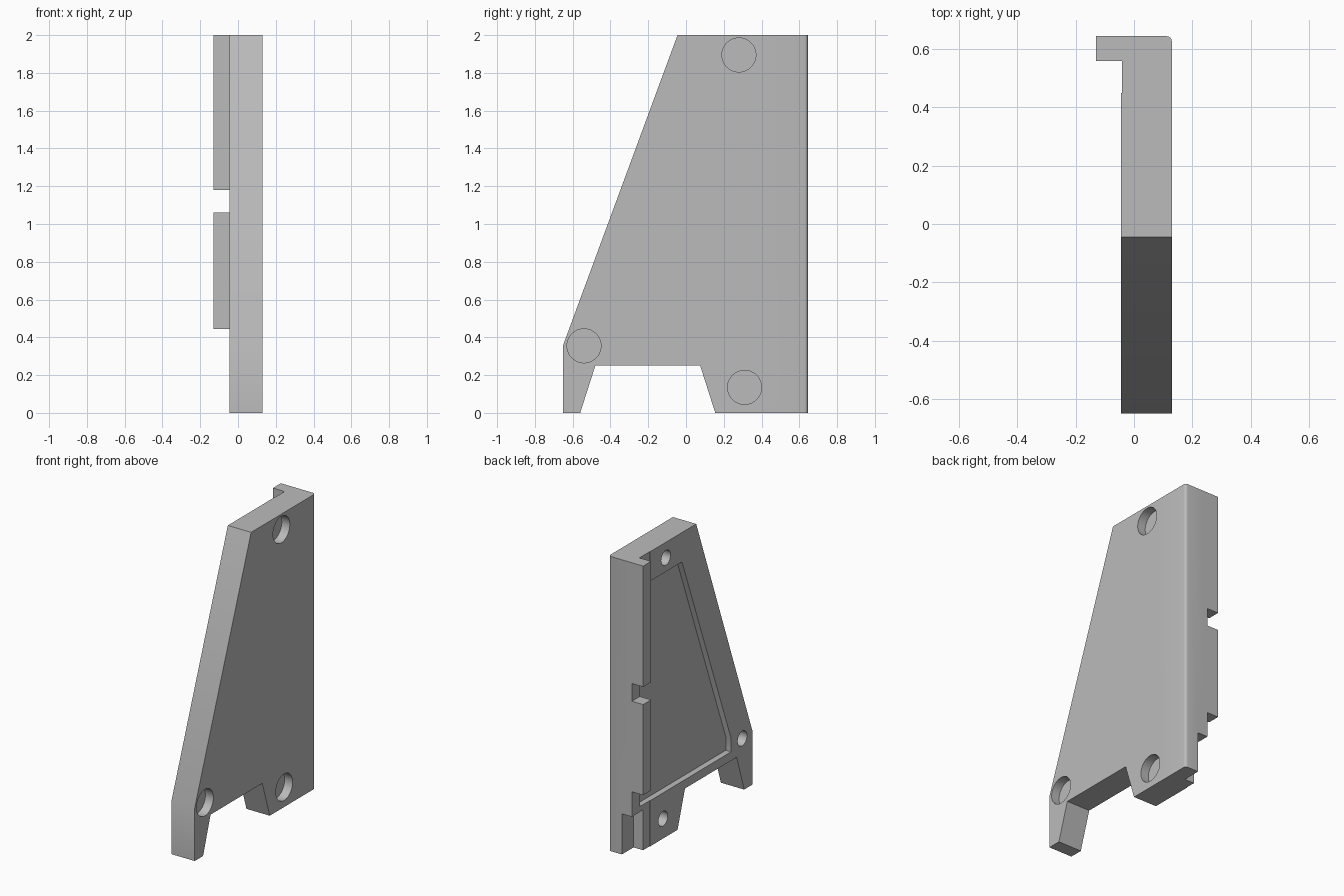
import bpy
import bmesh
import math
from mathutils import Matrix, Vector

cube = bpy.data.objects.get("Cube")
if cube:
    bpy.data.objects.remove(cube, do_unlink=True)

grey = bpy.data.materials.new("plain grey")
grey.use_nodes = True
colour = (0.5, 0.5, 0.5, 1)
grey.diffuse_color = colour
grey.node_tree.nodes["Principled BSDF"].inputs["Base Color"].default_value = colour

OUTER, INNER, LIP = 0.13, -0.045, -0.13
BACK = 0.645


def add_object(name, bm):
    bmesh.ops.recalc_face_normals(bm, faces=bm.faces)
    mesh = bpy.data.meshes.new(name)
    bm.to_mesh(mesh)
    bm.free()
    mesh.materials.append(grey)
    obj = bpy.data.objects.new(name, mesh)
    bpy.context.collection.objects.link(obj)
    return obj


def prism(name, outline, x0, x1):
    """Extrude a (y, z) outline from x0 to x1."""
    bm = bmesh.new()
    face = bm.faces.new([bm.verts.new((x0, y, z)) for y, z in outline])
    ext = bmesh.ops.extrude_face_region(bm, geom=[face])
    verts = [v for v in ext["geom"] if isinstance(v, bmesh.types.BMVert)]
    bmesh.ops.translate(bm, verts=verts, vec=Vector((x1 - x0, 0, 0)))
    return add_object(name, bm)


def box(name, x0, x1, y0, y1, z0, z1):
    return prism(name, [(y0, z0), (y1, z0), (y1, z1), (y0, z1)], x0, x1)


def disc(name, x0, x1, y, z, radius):
    bm = bmesh.new()
    place = Matrix.Translation(((x0 + x1) / 2, y, z)) @ Matrix.Rotation(math.pi / 2, 4, "Y")
    bmesh.ops.create_cone(bm, cap_ends=True, segments=48, radius1=radius,
                          radius2=radius, depth=x1 - x0, matrix=place)
    return add_object(name, bm)


def combine(target, tool, operation):
    mod = target.modifiers.new(tool.name, "BOOLEAN")
    mod.operation = operation
    mod.solver = "EXACT"
    mod.object = tool
    tool.hide_render = True
    bpy.context.view_layer.objects.active = target
    bpy.ops.object.modifier_apply(modifier=mod.name)
    bpy.data.objects.remove(tool, do_unlink=True)


# Tapered side plate with two feet
panel = prism("side_panel", [
    (-0.65, 0), (-0.56, 0), (-0.48, 0.25), (0.075, 0.25), (0.155, 0),
    (BACK, 0), (BACK, 2), (-0.045, 2), (-0.65, 0.36)], INNER, OUTER)

# Rounded outer rear edge
bm = bmesh.new()
bm.from_mesh(panel.data)
rear = [e for e in bm.edges if all(v.co.x > 0.12 and v.co.y > 0.64 for v in e.verts)]
bmesh.ops.bevel(bm, geom=rear, offset=0.018, segments=4, profile=0.5, affect="EDGES")
bm.to_mesh(panel.data)
bm.free()

# Shallow inner pocket, rear relief strip and foot rebate
combine(panel, prism("pocket", [
    (0.56, 0.31), (-0.42, 0.31), (-0.42, 0.40), (0.107, 1.8), (0.56, 1.8)],
    INNER - 0.05, INNER + 0.04), "DIFFERENCE")
combine(panel, box("relief", INNER - 0.05, INNER + 0.003, 0.45, 0.56, -0.1, 2.1), "DIFFERENCE")
combine(panel, box("rebate", INNER - 0.05, 0.03, 0.52, 0.75, -0.1, 0.275), "DIFFERENCE")

# Rear lip in two lengths with a gap between
for name, z0, z1 in (("lower_lip", 0.445, 1.06), ("upper_lip", 1.18, 2.0)):
    combine(panel, box(name, LIP, INNER + 0.02, 0.56, BACK, z0, z1), "UNION")

# Blind holes: wide outside, narrow inside
for y, z in ((0.28, 1.895), (-0.54, 0.355), (0.31, 0.135)):
    combine(panel, disc("wide_hole", OUTER - 0.06, OUTER + 0.05, y, z, 0.09), "DIFFERENCE")
    combine(panel, disc("narrow_hole", INNER - 0.05, INNER + 0.06, y, z, 0.05), "DIFFERENCE")

bpy.ops.object.select_all(action="DESELECT")
panel.select_set(True)
bpy.context.view_layer.objects.active = panel
bpy.ops.object.shade_smooth_by_angle(angle=math.radians(30))
